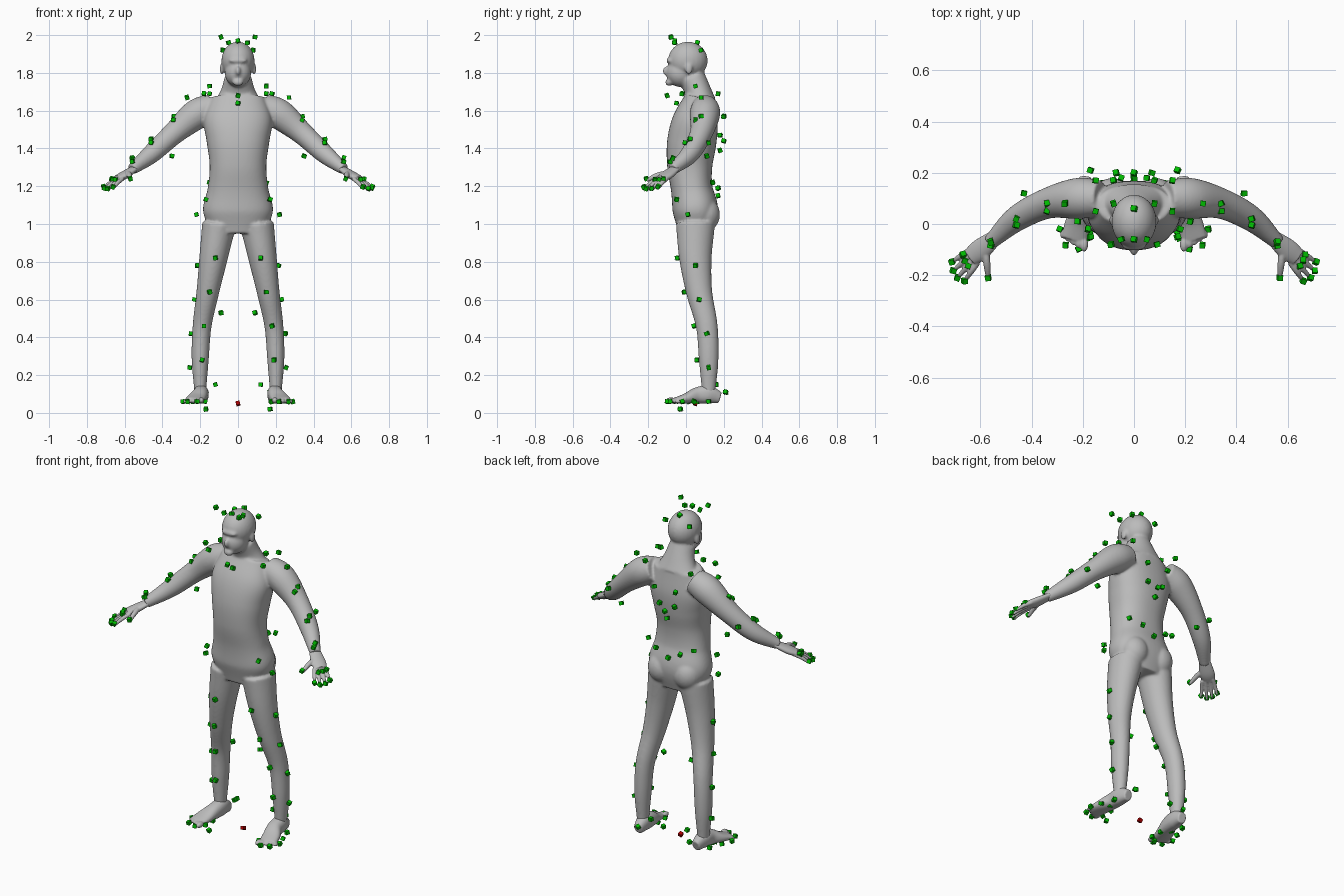
import bpy
import bmesh
import math
import random
from mathutils import Vector, Matrix, Euler

random.seed(4)
default = bpy.data.objects.get("Cube")
if default:
    bpy.data.objects.remove(default, do_unlink=True)


def material(name, color):
    mat = bpy.data.materials.new(name)
    mat.use_nodes = True
    mat.diffuse_color = (*color, 1)
    bsdf = next(n for n in mat.node_tree.nodes if n.type == 'BSDF_PRINCIPLED')
    bsdf.inputs["Base Color"].default_value = (*color, 1)
    return mat


grey = material("plain grey", (.5, .5, .5))
green = material("marker green", (0, .5, 0))
red = material("marker red", (.4, 0, 0))


def spline(rows, steps=8):
    """Smooth curve through rows of any length."""
    pts = [Vector(row) for row in rows]
    pts = [pts[0] * 2 - pts[1]] + pts + [pts[-1] * 2 - pts[-2]]
    out = []
    for before, start, end, after in zip(pts, pts[1:], pts[2:], pts[3:]):
        leave, arrive = (end - before) / 2, (after - start) / 2
        for k in range(steps):
            t = k / steps
            ease = t * t * (3 - 2 * t)
            out.append(start.lerp(end, ease) + leave * (t * (1 - t) ** 2)
                       - arrive * (t * t * (1 - t)))
    return out + [pts[-2]]


def loft(bm, rows, hint, side=1, boxy=1, sides=32):
    """Skin rows of (x, y, z, radius along hint, radius across hint)."""
    path = spline(rows)
    centres = [Vector(p[:3]) for p in path]
    final = len(path) - 1
    rings = []
    for i, p in enumerate(path):
        tangent = (centres[min(i + 1, final)] - centres[max(i - 1, 0)]).normalized()
        along = Vector(hint)
        along = (along - tangent * along.dot(tangent)).normalized()
        across = tangent.cross(along)
        ring = []
        for k in range(sides):
            angle = math.tau * k / sides
            c, s = (math.copysign(abs(f(angle)) ** boxy, f(angle)) for f in (math.cos, math.sin))
            q = centres[i] + along * (p[3] * c) + across * (p[4] * s)
            ring.append(bm.verts.new((q.x * side, q.y, q.z)))
        rings.append(ring)
    for lower, upper in zip(rings, rings[1:]):
        for k in range(sides):
            j = (k + 1) % sides
            bm.faces.new((lower[k], lower[j], upper[j], upper[k]))
    bm.faces.new(rings[0][::-1])
    bm.faces.new(rings[-1])


def stack(sections, base, step):
    """Evenly spaced upright sections of (y, half width, half depth)."""
    return [(0, y, base + step * i, a, b) for i, (y, a, b) in enumerate(sections)]


def ball(bm, centre, radii, side=1):
    x, y, z = centre
    place = Matrix.Translation((x * side, y, z)) @ Matrix.Diagonal((*radii, 1))
    bmesh.ops.create_uvsphere(bm, u_segments=24, v_segments=16, radius=1, matrix=place)


def finish(bm, name, mat):
    bmesh.ops.recalc_face_normals(bm, faces=bm.faces[:])
    mesh = bpy.data.meshes.new(name)
    bm.to_mesh(mesh)
    bm.free()
    obj = bpy.data.objects.new(name, mesh)
    bpy.context.collection.objects.link(obj)
    mesh.materials.append(mat)
    return obj


def blend(obj, voxel, rounds):
    """Fuse overlapping forms into one soft skin."""
    fuse = obj.modifiers.new("fuse", 'REMESH')
    fuse.mode = 'VOXEL'
    fuse.voxel_size = voxel
    fuse.use_smooth_shade = True
    soften = obj.modifiers.new("soften", 'SMOOTH')
    soften.factor = .5
    soften.iterations = rounds


ACROSS, UP = Vector((1, 0, 0)), Vector((0, 0, 1))

# Limb guides: arm as (x, y, z, radius), leg as (x, y, radius) at even drops
arm = [(.13, .1, 1.62, .07), (.22, .1, 1.58, .08), (.34, .08, 1.48, .06),
       (.46, .02, 1.37, .05), (.56, -.07, 1.29, .03)]
leg = [(.1, .05, .09), (.13, .05, .075), (.16, .07, .06), (.19, .11, .05),
       (.2, .12, .045), (.2, .12, .03)]
leg = [(x, y, 1 - .18 * i, r, r * 1.15) for i, (x, y, r) in enumerate(leg)]

# Fingers fan out from the knuckle line
fingers = []
for i in range(4):
    root = Vector((.61, -.15, 1.24)).lerp(Vector((.64, -.1, 1.24)), i / 3)
    turn = .95 - .12 * i
    reach = .11 - .015 * abs(i - 1.4)
    fingers.append((root, root + Vector((math.cos(turn), -math.sin(turn), -.6)) * reach))
thumb = (Vector((.58, -.1, 1.27)), Vector((.57, -.21, 1.23)))

# Torso, neck and head
body = bmesh.new()
torso = [(.05, .14, .09), (.05, .185, .12), (.03, .16, .11), (.02, .15, .12),
         (.03, .165, .13), (.05, .18, .12), (.075, .14, .08)]
loft(body, stack(torso, .95, .12), ACROSS, boxy=.87, sides=48)
loft(body, stack([(.08, .13, .08), (.06, .09, .07), (.03, .07, .07)], 1.64, .07), ACROSS)
ball(body, (0, .01, 1.865), (.088, .105, .1))     # skull
ball(body, (0, -.03, 1.8), (.07, .075, .075))     # jaw
ball(body, (0, -.1, 1.81), (.015, .025, .025))    # nose
ball(body, (0, -.085, 1.865), (.05, .02, .015))   # brow
ball(body, (0, -.09, 1.75), (.03, .02, .02))      # chin

for side in (1, -1):
    ball(body, (.087, .015, 1.82), (.01, .02, .03), side)  # ear
    ball(body, (.085, .1, 1.05), (.08, .08, .09), side)    # buttock
    loft(body, [(*row, row[-1]) for row in arm], UP, side)
    loft(body, leg, ACROSS, side)
blend(finish(body, "body", grey), .007, 8)

for side, label in ((1, "left"), (-1, "right")):
    # Hand: flat palm, fingers and thumb
    hand = bmesh.new()
    palm = [(.54, -.05, 1.3, .03), (.6, -.1, 1.26, .042), (.64, -.13, 1.24, .035)]
    loft(hand, [(*row, row[-1] / 2) for row in palm], (-.5, -.8, 0), side)
    for root, tip in fingers + [thumb]:
        r = .014 if tip is thumb[1] else .011
        bend = root.lerp(tip, .5) + UP * r / 2
        loft(hand, [(*p, r * k, r * k) for p, k in ((root, 1), (bend, 1), (tip, .65))],
             UP, side, sides=16)
    blend(finish(hand, label + "_hand", grey), .004, 3)

    # Foot: (x, half width, half height) from heel to ball, resting on the sole
    foot = bmesh.new()
    sections = [(.19, .025, .03), (.195, .04, .047), (.2, .042, .043), (.22, .05, .027), (.235, .05, .015)]
    loft(foot, [(x, .18 - .06 * i, .05 + b, a, b) for i, (x, a, b) in enumerate(sections)],
         ACROSS, side, boxy=.87)
    for i in range(5):
        r = .016 - .0015 * i
        ball(foot, (.195 + .021 * i, -.08 + .01 * i, .05 + r), (r, r * 1.8, r), side)
    blend(finish(foot, label + "_foot", grey), .005, 3)

# Tracking cubes over the head, chest, shoulders, back and hips
marks = [(.09, -.08, 1.99), (.05, -.06, 1.96), (.08, .08, 1.92), (.15, .05, 1.73),
         (.18, -.02, 1.69), (.27, .08, 1.67), (.15, .17, 1.69), (.07, .2, 1.57),
         (.05, .18, 1.47), (.15, .14, 1.22), (.17, -.05, 1.13), (.22, .01, 1.05),
         (.08, .17, 1.19), (.17, -.03, .02), (.17, .21, .11)]
# Pairs along the arms, then fingertips
for x, y, z, r in arm[2:]:
    marks += [(x, y, z + r + .03), (x, y - r / 2, z + r + .01)]
marks += [(.35, .11, 1.36), (.43, .12, 1.43)]
marks += [tip + UP * .01 for root, tip in fingers + [thumb]]
marks += [root.lerp(tip, .4) + UP * .02 for root, tip in fingers[1:]]
# Front and outer sides of the legs, and the inner knee and ankle
for x, y, z, a, b in leg[1:]:
    marks += [(x - .01, y - b - .01, z), (x + a + .01, y, z - .04)]
marks += [(.09, .08, .53), (.12, .16, .15)]
# Loop around each foot
for k in range(7):
    angle = math.tau * k / 7
    marks.append((.23 + .06 * math.cos(angle), -.02 + .08 * math.sin(angle), .06))


def cubes(name, places, mat):
    bm = bmesh.new()
    for place in places:
        turn = Euler([random.uniform(-.4, .4) for axis in ACROSS]).to_matrix().to_4x4()
        bmesh.ops.create_cube(bm, size=.021, matrix=Matrix.Translation(place) @ turn)
    finish(bm, name, mat)


middle = [(0, -.06, 1.97), (0, .06, 1.96), (0, -.1, 1.68), (0, -.05, 1.64),
          (0, .2, 1.44), (0, .18, 1.39), (0, .17, 1.15)]
cubes("tracking_cubes", middle + [(x * s, y, z) for x, y, z in marks for s in (1, -1)], green)
cubes("floor_cube", [(0, .05, .05)], red)
